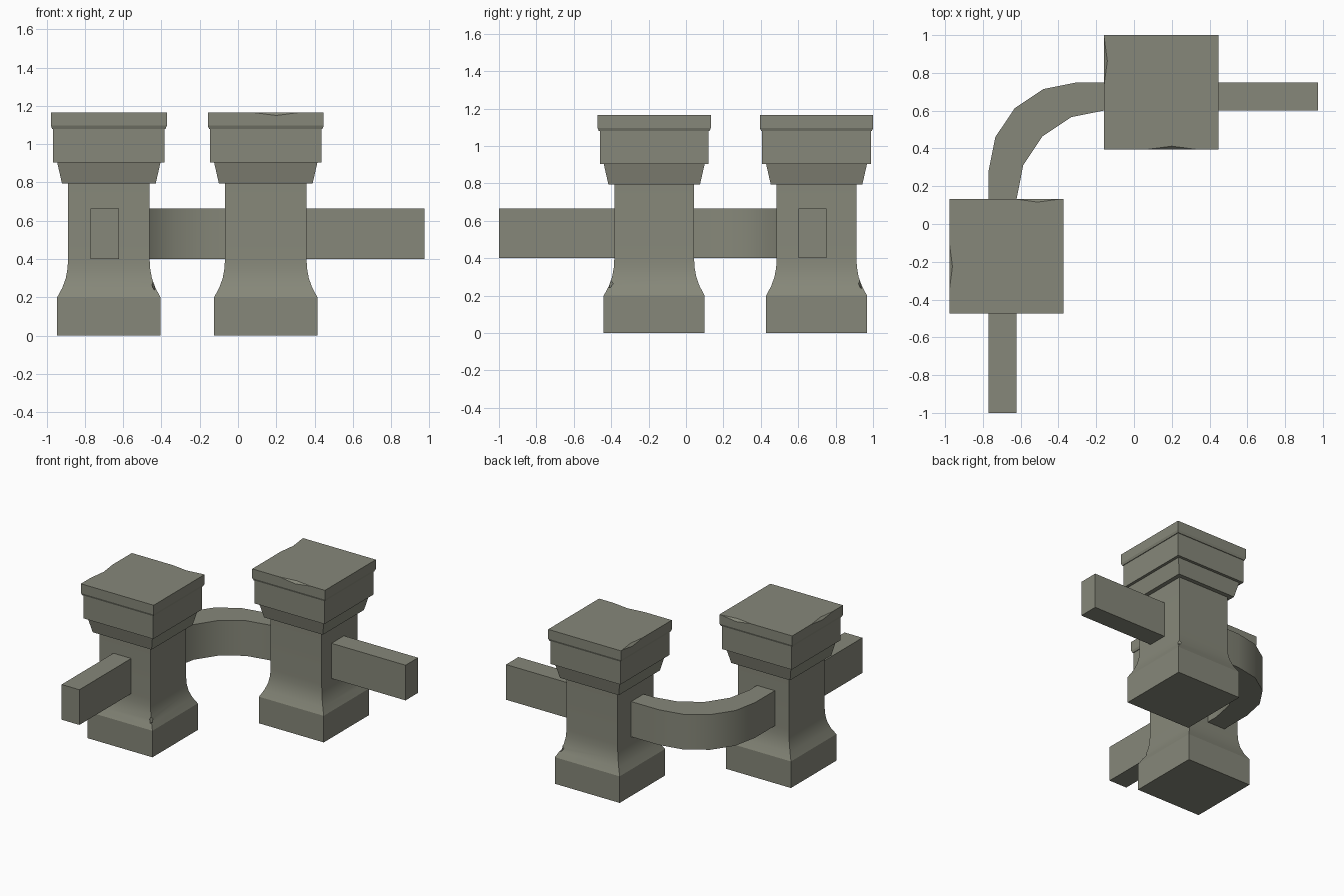
import bpy, bmesh, math

if "Cube" in bpy.data.objects:
    bpy.data.objects.remove(bpy.data.objects["Cube"])

ctx = bpy.context

# Dark olive-grey stone
stone = bpy.data.materials.new("stone")
stone.diffuse_color = (.137, .14, .11, 1)
stone.use_nodes = True
stone.node_tree.nodes["Principled BSDF"].inputs["Base Color"].default_value = stone.diffuse_color
stone.diffuse_color = (.24, .245, .193, 1)
stone.use_nodes = True
stone.node_tree.nodes["Principled BSDF"].inputs["Base Color"].default_value = stone.diffuse_color


def select(ob):
    bpy.ops.object.select_all(action='DESELECT')
    ob.select_set(True)
    ctx.view_layer.objects.active = ob


def finish(bm, name, angle=30):
    bmesh.ops.recalc_face_normals(bm, faces=bm.faces)
    mesh = bpy.data.meshes.new(name)
    bm.to_mesh(mesh)
    bm.free()
    mesh.materials.append(stone)
    ob = bpy.data.objects.new(name, mesh)
    ctx.collection.objects.link(ob)
    if angle:
        select(ob)
        bpy.ops.object.shade_smooth_by_angle(angle=math.radians(angle))
    return ob


def prism(name, outline, z0, z1):
    bm = bmesh.new()
    lo = [bm.verts.new((x, y, z0)) for x, y in outline]
    hi = [bm.verts.new((x, y, z1)) for x, y in outline]
    bm.faces.new(lo)
    bm.faces.new(hi)
    n = len(outline)
    for i in range(n):
        j = (i + 1) % n
        bm.faces.new((lo[i], lo[j], hi[j], hi[i]))
    return finish(bm, name)


# Square pillar: half-width and height of each level
profile = [(.27, 0), (.27, .2), (.243, .25), (.225, .3), (.216, .35), (.213, .4),
           (.213, .795), (.245, .795), (.27, .905), (.291, .905),
           (.291, 1.08), (.296, 1.08), (.303, 1.097), (.303, 1.167)]
bm = bmesh.new()
rings = [[bm.verts.new((sx * h, sy * h, z)) for sx, sy in ((-1, -1), (1, -1), (1, 1), (-1, 1))]
         for h, z in profile]
for a, b in zip(rings, rings[1:]):
    for i in range(4):
        j = (i + 1) % 4
        bm.faces.new((a[i], a[j], b[j], b[i]))
bm.faces.new(rings[0])
bm.faces.new(rings[-1])
pillar = finish(bm, "pillar_front", 0)

# Chips in the cap edges and the flared corner: centre and radii of octahedra
chips = [((-.303, -.055, 1.167), (.017, .13, .017)),
         ((.165, .303, 1.167), (.125, .017, .017)),
         ((.238, -.238, .265), (.014, .02, .07))]
bm = bmesh.new()
for c, r in chips:
    tips = []
    for axis in range(3):
        for s in (-1, 1):
            p = list(c)
            p[axis] += s * r[axis]
            tips.append(bm.verts.new(p))
    for i in (0, 1):
        for j in (2, 3):
            for k in (4, 5):
                bm.faces.new((tips[i], tips[j], tips[k]))
cutter = finish(bm, "chip_cutter", 0)
cutter.hide_render = True
mod = pillar.modifiers.new("chips", 'BOOLEAN')
mod.operation = 'DIFFERENCE'
mod.solver = 'EXACT'
mod.object = cutter
select(pillar)
bpy.ops.object.modifier_apply(modifier="chips")
bpy.data.objects.remove(cutter)
bpy.ops.object.shade_smooth_by_angle(angle=math.radians(21))

# Second pillar is the same one turned a quarter
pillar_back = pillar.copy()
pillar_back.name = "pillar_back"
ctx.collection.objects.link(pillar_back)
pillar.location = (-.675, -.17, 0)
pillar_back.location = (.145, .698, 0)
pillar_back.rotation_euler.z = math.pi / 2

# Straight rails
Z0, Z1 = .4, .665
prism("rail_front", [(-.77, -1), (-.622, -1), (-.622, -.36), (-.77, -.36)], Z0, Z1)
prism("rail_right", [(.34, .602), (.975, .602), (.975, .75), (.34, .75)], Z0, Z1)

# Curved rail: the same quarter arc shifted diagonally for its inner edge
arc = [(-.3 - .47 * math.cos(t), .28 + .47 * math.sin(t))
       for t in (i * math.pi / 8 for i in range(5))]
inner = [(x + .148, y - .148) for x, y in arc]
outline = [(-.77, .02)] + arc + [(-.05, .75), (-.05, .602)] + inner[::-1] + [(-.622, .02)]
prism("rail_curved", outline, Z0, Z1)
